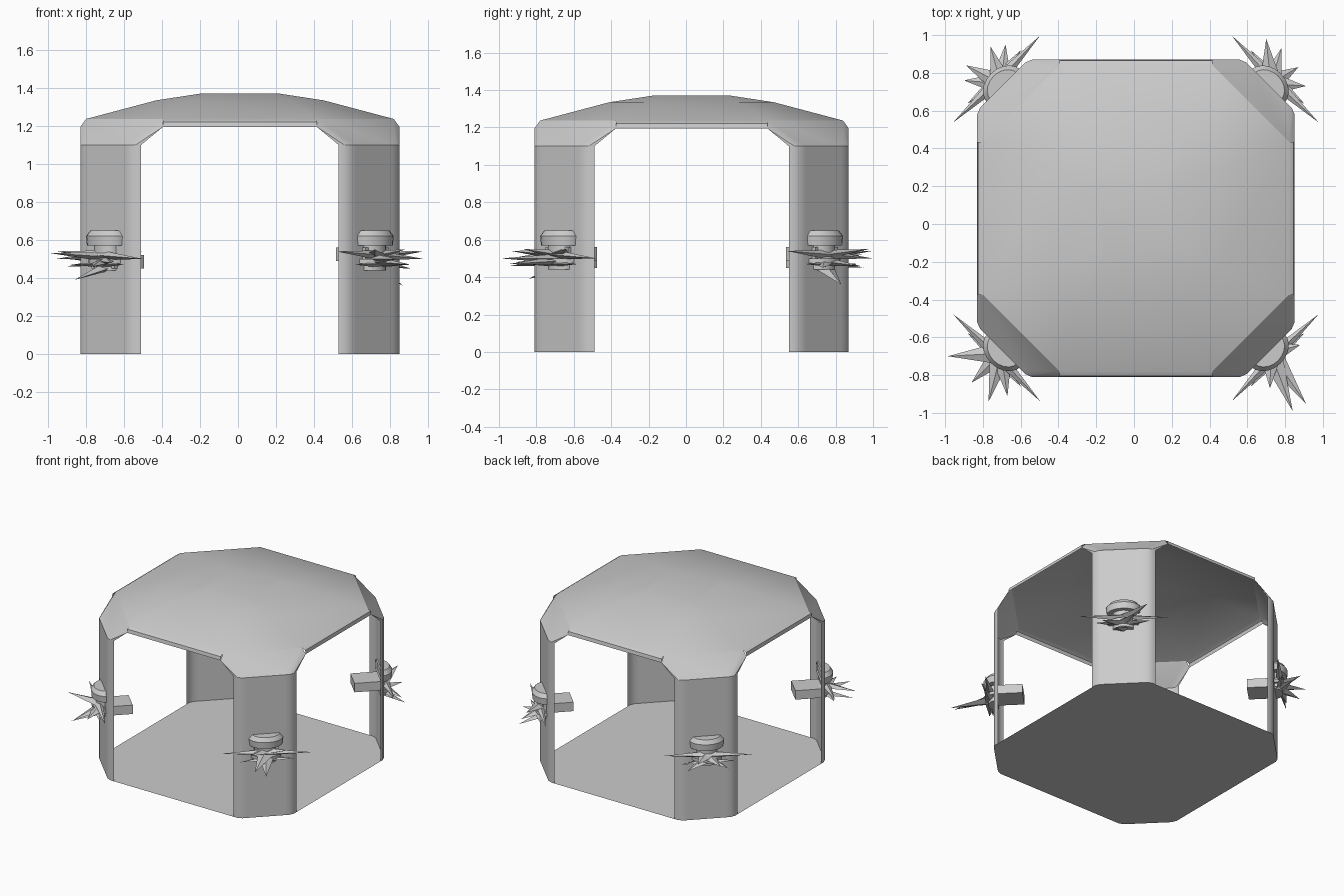
import bpy, bmesh, math
from mathutils import Vector, Matrix

if "Cube" in bpy.data.objects:
    bpy.data.objects.remove(bpy.data.objects["Cube"])

CENTRE = Vector((0.01, 0.03, 0))
# Half of the plan: leg cross-section around one chamfered corner
LEG = [(0.84, 0.52), (0.84, 0.55), (0.825, 0.585), (0.80, 0.61),
       (0.61, 0.80), (0.585, 0.825), (0.55, 0.84), (0.52, 0.84)]
CORNERS = ["back_right", "back_left", "front_left", "front_right"]


def turn(x, y, z, k):
    return Matrix.Rotation(k * math.pi / 2, 3, 'Z') @ Vector((x, y, z)) + CENTRE


def build(name, faces, smooth=True):
    """Make an object from polygons given as lists of points."""
    bm = bmesh.new()
    for f in faces:
        bm.faces.new([bm.verts.new(p) for p in f])
    bmesh.ops.remove_doubles(bm, verts=bm.verts, dist=0.0005)
    bmesh.ops.recalc_face_normals(bm, faces=bm.faces)
    me = bpy.data.meshes.new(name)
    bm.to_mesh(me)
    bm.free()
    ob = bpy.data.objects.new(name, me)
    bpy.context.collection.objects.link(ob)
    if smooth:
        bpy.ops.object.select_all(action='DESELECT')
        ob.select_set(True)
        bpy.context.view_layer.objects.active = ob
        bpy.ops.object.shade_smooth_by_angle(angle=math.radians(32))
    return ob


# Floor
build("floor", [[turn(x, y, 0, k) for k in range(4) for x, y in LEG]])

# Domed canopy: octagonal rings, with a short curled lip on the four sides
rings = [(0.21, 0.16, 1.37), (0.44, 0.26, 1.335), (0.81, 0.405, 1.237)]
lip = [(0.81, 1.237), (0.835, 1.222), (0.84, 1.195)]
faces = [[turn(x, y, 1.37, k) for k in range(4) for x, y in ((0.21, 0.16), (0.16, 0.21))]]
for (h, c, z), (h2, c2, z2) in zip(rings, rings[1:]):
    for k in range(4):
        faces.append([turn(h, -c, z, k), turn(h2, -c2, z2, k), turn(h2, c2, z2, k), turn(h, c, z, k)])
        faces.append([turn(h, c, z, k), turn(h2, c2, z2, k), turn(c2, h2, z2, k), turn(c, h, z, k)])
for k in range(4):
    for (h, z), (h2, z2) in zip(lip, lip[1:]):
        faces.append([turn(h, -0.405, z, k), turn(h2, -0.405, z2, k),
                      turn(h2, 0.405, z2, k), turn(h, 0.405, z, k)])
build("canopy", faces)

# Corner gussets that carry the canopy down to the legs
faces = []
for k in range(4):
    low = [turn(x, y, 1.10, k) for x, y in LEG]
    a, b = turn(0.81, 0.405, 1.237, k), turn(0.405, 0.81, 1.237, k)
    la, lb = turn(0.84, 0.405, 1.195, k), turn(0.405, 0.84, 1.195, k)
    faces += [[a, b, low[4], low[3]], [a, low[1], la], [b, lb, low[6]]]
    faces += [[a, low[3], low[2]], [a, low[2], low[1]], [b, low[5], low[4]], [b, low[6], low[5]]]
    faces += [[la, low[1], low[0]], [lb, low[7], low[6]]]
build("canopy_corners", faces)


def local(r, t, z, k):
    """Point r outward along corner k's diagonal and t along its panel."""
    s = math.sqrt(0.5)
    return turn((r - t) * s, (r + t) * s, z, k)


def box(r0, r1, t, z0, z1, k):
    c = [[local(r, s, z, k) for r, s in ((r0, -t), (r1, -t), (r1, t), (r0, t))] for z in (z0, z1)]
    return c + [[c[0][i], c[0][(i + 1) % 4], c[1][(i + 1) % 4], c[1][i]] for i in range(4)]


def drum(profile, r, k, n=10):
    """Stacked half rounds standing out from the leg panel."""
    out, loops = [], []
    for rad, z in profile:
        loops.append([local(r + 0.8 * rad * math.sin(math.pi * i / n),
                            -rad * math.cos(math.pi * i / n), z, k) for i in range(n + 1)])
    for a, b in zip(loops, loops[1:]):
        out += [[a[i], a[i + 1], b[i + 1], b[i]] for i in range(n)]
    return out + [loops[0], loops[-1]]


def spike(base, tip, w, th):
    """Flat pointed blade."""
    base, tip = Vector(base), Vector(tip)
    side = (tip - base).cross(Vector((0, 0, 1))).normalized() * w
    up = Vector((0, 0, th))
    q = [base + side, base + up, base - side, base - up]
    return [q] + [[q[i], q[(i + 1) % 4], tip] for i in range(4)]


# Spike tips for each corner ornament
TIPS = {
    "front_left": [(-0.985, -0.70, 0.53), (-0.67, -0.91, 0.48), (-0.77, -0.94, 0.46), (-0.86, -0.84, 0.39)],
    "front_right": [(0.91, -0.95, 0.47), (0.84, -0.99, 0.50), (0.88, -0.64, 0.55), (0.72, -0.87, 0.55)],
    "back_right": [(0.70, 0.98, 0.55), (0.91, 0.73, 0.45), (0.78, 0.93, 0.46), (0.87, 0.83, 0.36)],
    "back_left": [(-0.90, 0.76, 0.46), (-0.76, 0.94, 0.52), (-0.89, 0.84, 0.50), (-0.68, 0.95, 0.45)],
}

for k, name in enumerate(CORNERS):
    # Leg panel
    lo = [turn(x, y, 0, k) for x, y in LEG]
    hi = [turn(x, y, 1.10, k) for x, y in LEG]
    build(name + "_leg", [[lo[i], lo[i + 1], hi[i + 1], hi[i]] for i in range(len(LEG) - 1)])
    dz = 0.04 if k in (0, 3) else 0
    # Inner bracket plate
    build(name + "_bracket", box(0.80, 1.02, 0.085, 0.45 + dz, 0.52 + dz, k), False)
    # Cap and hub of the ornament
    build(name + "_cap", drum([(0.12, 0.57), (0.125, 0.62), (0.10, 0.65)], 0.985, k))
    build(name + "_hub", drum([(0.075, 0.44), (0.075, 0.57)], 0.99, k) +
          drum([(0.11, 0.475), (0.11, 0.50)], 0.985, k))
    # Blades: one long pair along the panel, the rest fanning outward
    blades = []
    for s, z in ((-1, 0.54), (1, 0.50)):
        blades += spike(local(1.03, 0, 0.52, k), local(1.043, 0.325 * s, z, k), 0.035, 0.025)
        blades += spike(local(1.03, 0, 0.47, k), local(1.06, 0.2 * s, 0.47, k), 0.045, 0.015)
    for tip in TIPS[name]:
        z = 0.5 + 0.4 * (tip[2] - 0.5)
        blades += spike(local(1.01, 0, z, k), tip, 0.06, 0.025)
    build(name + "_spikes", blades, False)
